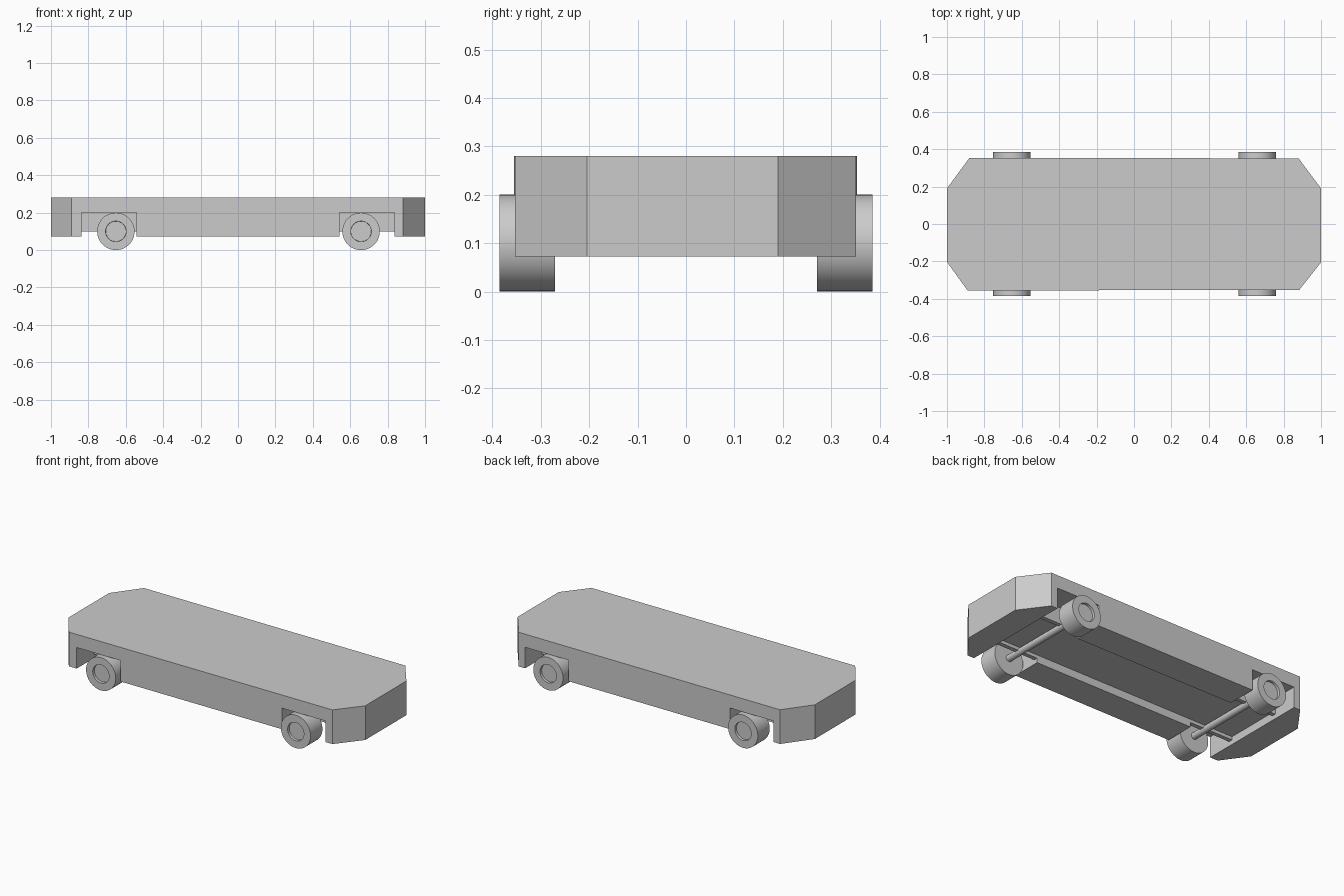
import bpy, bmesh, math
from mathutils import Matrix, Vector

cube = bpy.data.objects.get("Cube")
if cube:
    bpy.data.objects.remove(cube, do_unlink=True)

GREY = (0.6, 0.6, 0.6, 1)
grey = bpy.data.materials.new("plain grey")
grey.use_nodes = True
grey.diffuse_color = GREY
grey.node_tree.nodes["Principled BSDF"].inputs["Base Color"].default_value = GREY


def make_object(name, bm):
    bmesh.ops.recalc_face_normals(bm, faces=bm.faces)
    mesh = bpy.data.meshes.new(name)
    bm.to_mesh(mesh)
    bm.free()
    mesh.materials.append(grey)
    obj = bpy.data.objects.new(name, mesh)
    bpy.context.collection.objects.link(obj)
    return obj


def smooth(obj):
    bpy.ops.object.select_all(action='DESELECT')
    obj.select_set(True)
    bpy.context.view_layer.objects.active = obj
    bpy.ops.object.shade_smooth_by_angle(angle=math.radians(35))


def cut_box(target, name, low, high):
    low, high = Vector(low), Vector(high)
    bm = bmesh.new()
    bmesh.ops.create_cube(bm, size=1)
    bmesh.ops.scale(bm, vec=high - low, verts=bm.verts)
    bmesh.ops.translate(bm, vec=(low + high) / 2, verts=bm.verts)
    cutter = make_object(name, bm)
    cutter.hide_render = True
    cutter.hide_viewport = True
    cutter.display_type = 'WIRE'
    mod = target.modifiers.new(name, 'BOOLEAN')
    mod.operation = 'DIFFERENCE'
    mod.solver = 'EXACT'
    mod.object = cutter


# Chassis: slab with chamfered corners
BOTTOM, TOP, AXLE_Z = 0.072, 0.28, 0.1
outline = [(-0.89, -0.355), (0.883, -0.353), (1, -0.205), (1, 0.19),
           (0.88, 0.351), (-0.88, 0.353), (-1, 0.19), (-1, -0.203)]
bm = bmesh.new()
base = bm.faces.new([bm.verts.new((x, y, BOTTOM)) for x, y in outline])
side = bmesh.ops.extrude_face_region(bm, geom=[base])
bmesh.ops.translate(bm, vec=(0, 0, TOP - BOTTOM),
                    verts=[v for v in side["geom"] if isinstance(v, bmesh.types.BMVert)])
chassis = make_object("chassis", bm)

# Underside recess, axle slots and wheel arches
cut_box(chassis, "recess_cutter", (-0.837, -0.17, 0), (0.837, 0.17, 0.12))
for sx, end in ((-1, "right"), (1, "left")):
    inner, outer = sorted((sx * 0.543, sx * 0.837))
    cut_box(chassis, end + "_slot_cutter", (inner, -0.25, 0), (outer, 0.25, AXLE_Z))
    for sy, face in ((-1, "front"), (1, "back")):
        near, far = sorted((sy * 0.195, sy * 0.5))
        cut_box(chassis, f"{face}_{end}_arch_cutter", (inner, near, 0), (outer, far, 0.2))


# Wheel with a recessed flat hub on its outer face
def wheel(name, x, sy):
    bm = bmesh.new()
    turn = Matrix.Rotation(math.radians(90), 4, 'X')
    bmesh.ops.create_cone(bm, cap_ends=True, segments=48, radius1=0.1, radius2=0.1,
                          depth=0.114, matrix=Matrix.Translation((x, sy * 0.328, AXLE_Z)) @ turn)
    bm.normal_update()
    cap = next(f for f in bm.faces if f.normal.y * sy > 0.9)
    bmesh.ops.inset_region(bm, faces=[cap], thickness=0.045)
    bmesh.ops.inset_region(bm, faces=[cap], thickness=0.001)
    bmesh.ops.translate(bm, vec=(0, -sy * 0.015, 0), verts=cap.verts)
    smooth(make_object(name, bm))


# Axles and their wheels
for x, end in ((-0.653, "right"), (0.658, "left")):
    for sy, face in ((-1, "front"), (1, "back")):
        wheel(f"{face}_{end}_wheel", x, sy)
    bm = bmesh.new()
    bmesh.ops.create_cone(bm, cap_ends=True, segments=24, radius1=0.02, radius2=0.02, depth=0.56,
                          matrix=Matrix.Translation((x, 0, AXLE_Z))
                          @ Matrix.Rotation(math.radians(90), 4, 'X'))
    smooth(make_object(end + "_axle", bm))
